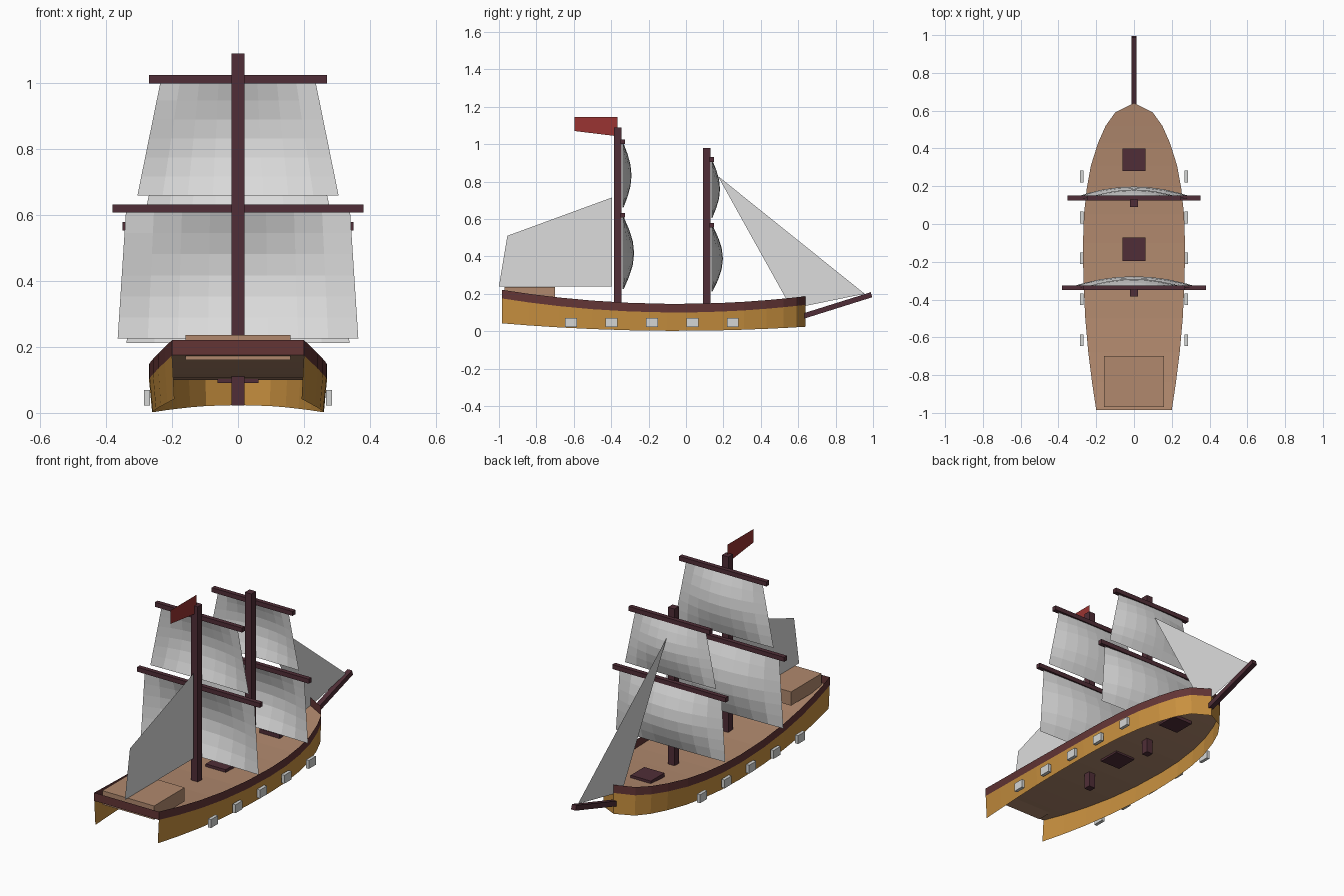
import bpy, bmesh, math
from mathutils import Matrix, Vector

if "Cube" in bpy.data.objects:
    bpy.data.objects.remove(bpy.data.objects["Cube"])


def mat(name, r, g, b):
    m = bpy.data.materials.new(name)
    m.diffuse_color = (r, g, b, 1)
    m.use_nodes = True
    m.node_tree.nodes["Principled BSDF"].inputs["Base Color"].default_value = m.diffuse_color
    return m


HULL = mat("ochre_planks", 0.58, 0.28, 0.05)
DECK = mat("deck_wood", 0.44, 0.25, 0.155)
RAIL = mat("red_brown_rail", 0.125, 0.036, 0.036)
SPAR = mat("dark_spar", 0.08, 0.027, 0.038)
SAIL = mat("sail_cloth", 0.72, 0.72, 0.72)
PORT = mat("port_grey", 0.66, 0.67, 0.66)
FLAG = mat("flag_red", 0.32, 0.034, 0.032)


def make(name, verts, faces, material, fix=True):
    me = bpy.data.meshes.new(name)
    me.from_pydata(verts, [], faces)
    if fix:
        bm = bmesh.new()
        bm.from_mesh(me)
        bmesh.ops.recalc_face_normals(bm, faces=bm.faces)
        bm.to_mesh(me)
        bm.free()
    me.materials.append(material)
    ob = bpy.data.objects.new(name, me)
    bpy.context.collection.objects.link(ob)
    return ob


def box(name, lo, hi, material):
    verts = [(x, y, z) for x in (lo[0], hi[0]) for y in (lo[1], hi[1]) for z in (lo[2], hi[2])]
    faces = [(0, 1, 3, 2), (4, 6, 7, 5), (0, 4, 5, 1), (2, 3, 7, 6), (0, 2, 6, 4), (1, 5, 7, 3)]
    return make(name, verts, faces, material)


def flat(name, yz, material):
    return make(name, [(0, y, z) for y, z in yz], [tuple(range(len(yz)))], material, False)


# Hull: half plan from stern to stem, with a curved sheer
plan = [(0.2, -0.985), (0.222, -0.84), (0.242, -0.68), (0.258, -0.5), (0.268, -0.3),
        (0.27, -0.1), (0.265, 0.05), (0.25, 0.19), (0.228, 0.31), (0.19, 0.43),
        (0.15, 0.52), (0.1, 0.59), (0.0, 0.64)]


def deck_z(y):
    return 0.1 + 0.086 * (y + 0.05) ** 2


def keel_z(y):
    return 0.002 + 0.046 * (y + 0.05) ** 2


outline = plan + [(-x, y) for x, y in reversed(plan[:-1])]
n = len(outline)


def strip(name, bottom, top, taper, material, closed):
    verts = [(x * taper, y, bottom(y)) for x, y in outline]
    verts += [(x, y, top(y)) for x, y in outline]
    count = n if closed else n - 1
    faces = [(i, (i + 1) % n, (i + 1) % n + n, i + n) for i in range(count)]
    make(name, verts, faces, material, False)


strip("hull_sides", keel_z, deck_z, 0.965, HULL, False)
strip("rail", deck_z, lambda y: deck_z(y) + 0.046, 1, RAIL, True)

# Deck follows the sheer
k = len(plan) - 1
dverts = [(x, y, deck_z(y)) for x, y in outline]
dfaces = [(i, i + 1, n - 2 - i, n - 1 - i) for i in range(k - 1)]
dfaces.append((k - 1, k, k + 1))
make("deck", dverts, dfaces, DECK, False)

# Raised stern cabin and hatches
box("stern_cabin", (-0.16, -0.97, 0.16), (0.16, -0.7, 0.237), DECK)
box("mid_hatch", (-0.062, -0.197, 0.09), (0.062, -0.072, 0.118), SPAR)
box("fore_hatch", (-0.062, 0.28, 0.1), (0.062, 0.4, 0.132), SPAR)

# Gun ports along both sides
for i in range(5):
    y = -0.615 + 0.2165 * i
    for s in (-1, 1):
        a, b = sorted((s * 0.267, s * 0.285))
        box("gun_port", (a, y - 0.031, 0.023), (b, y + 0.031, 0.07), PORT)


# Bellied square sail
def square_sail(name, y0, z_low, z_high, w_low, w_high, belly):
    nu, nv = 8, 6
    verts, faces = [], []
    for j in range(nv + 1):
        v = j / nv
        w = w_low + (w_high - w_low) * v
        for i in range(nu + 1):
            u = 2 * i / nu - 1
            bulge = belly * (1 - u * u) * (0.1 + 0.9 * math.sin(math.pi * v))
            verts.append((u * w, y0 + bulge, z_low + (z_high - z_low) * v))
    for j in range(nv):
        for i in range(nu):
            a = j * (nu + 1) + i
            faces.append((a + 1, a, a + nu + 1, a + nu + 2))
    make(name, verts, faces, SAIL, False)


# Each mast: name, y, mast foot, mast top, sails (bottom, top, half widths, belly, yard z, yard half length)
rigs = [
    ("main", -0.365, 0.022, 1.09,
     [(0.225, 0.61, 0.365, 0.34, 0.062, 0.62, 0.38), (0.66, 1.005, 0.305, 0.235, 0.048, 1.012, 0.27)]),
    ("fore", 0.11, 0.022, 0.98,
     [(0.212, 0.565, 0.338, 0.315, 0.062, 0.566, 0.351), (0.605, 0.915, 0.282, 0.217, 0.046, 0.918, 0.25)]),
]
for name, y, foot, top, sails in rigs:
    box(name + "_mast", (-0.02, y - 0.02, foot), (0.02, y + 0.02, top), SPAR)
    for zl, zh, wl, wh, belly, yz, half in sails:
        square_sail(name + "_sail", y + 0.026, zl, zh, wl, wh, belly)
        box(name + "_yard", (-half, y + 0.015, yz - 0.0125), (half, y + 0.04, yz + 0.0125), SPAR)

# Bowsprit: a square spar angled upward
p, q = Vector((0, 0.61, 0.075)), Vector((0, 0.992, 0.195))
spar = box("bowsprit", (-0.014, 0, -0.014), (0.014, (q - p).length, 0.014), SPAR)
tilt = math.atan2(q.z - p.z, q.y - p.y)
spar.data.transform(Matrix.Translation(p) @ Matrix.Rotation(tilt, 4, 'X'))

# Fore-and-aft sails and flag
flat("stern_sail", [(-1.0, 0.24), (-0.395, 0.24), (-0.395, 0.715), (-0.955, 0.51)], SAIL)
flat("head_sail", [(0.17, 0.83), (0.565, 0.12), (0.955, 0.2)], SAIL)
flat("flag", [(-0.365, 1.145), (-0.595, 1.145), (-0.595, 1.07), (-0.365, 1.042)], FLAG)
